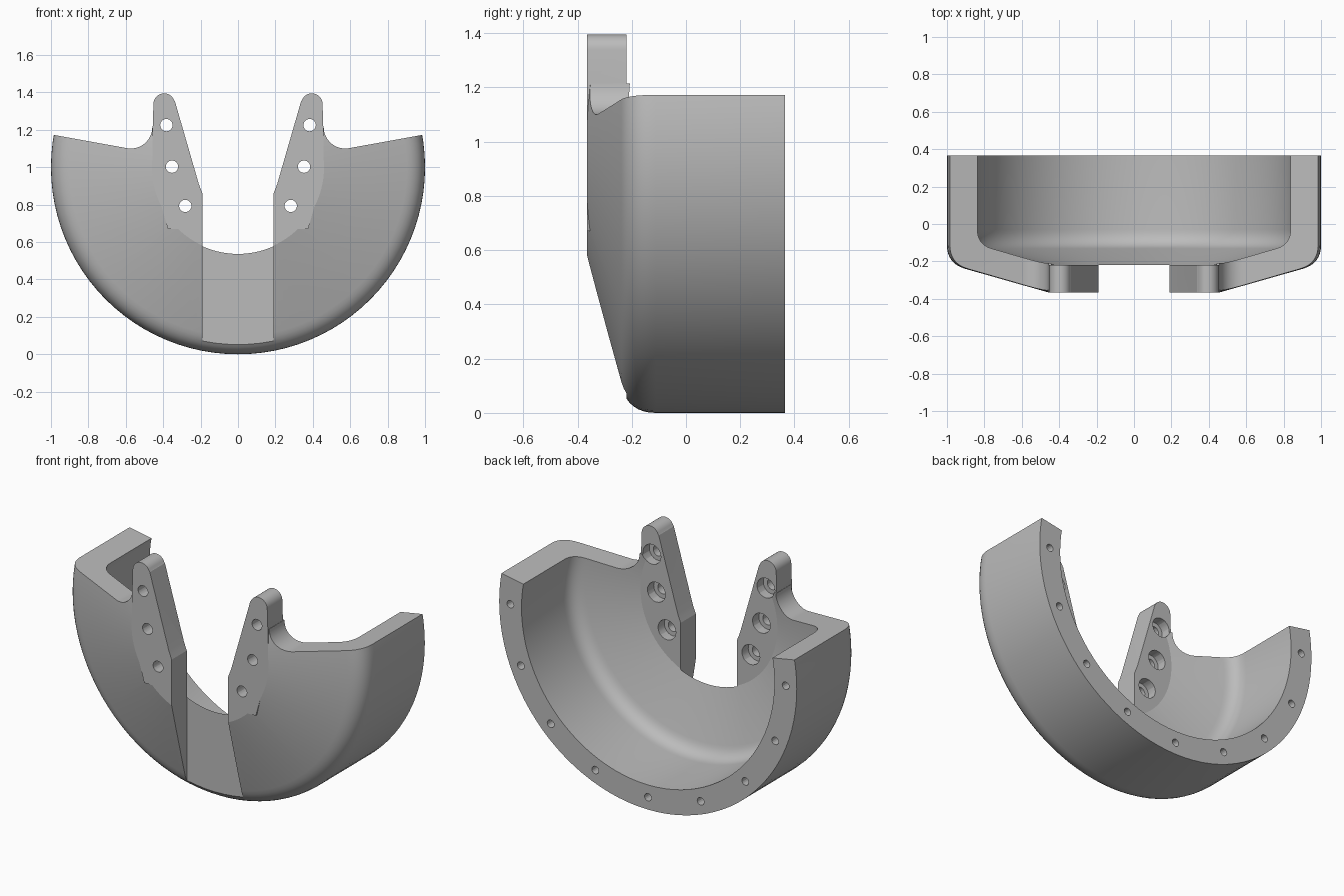
import bpy
import bmesh
from math import sin, cos, radians, pi
from mathutils import Vector

cube = bpy.data.objects.get("Cube")
if cube:
    bpy.data.objects.remove(cube, do_unlink=True)

grey = bpy.data.materials.new("light_grey")
grey.use_nodes = True
grey.diffuse_color = (0.5, 0.5, 0.5, 1)
grey.node_tree.nodes["Principled BSDF"].inputs["Base Color"].default_value = (0.5, 0.5, 0.5, 1)

FRONT, FLOOR, BACK = -0.365, -0.22, 0.365
HUB, AXIS_Z = 0.46, 1.0
SLOPE = 0.284
SEGMENTS = 96


def finish(name, bm):
    bmesh.ops.recalc_face_normals(bm, faces=bm.faces)
    mesh = bpy.data.meshes.new(name)
    bm.to_mesh(mesh)
    bm.free()
    mesh.materials.append(grey)
    obj = bpy.data.objects.new(name, mesh)
    bpy.context.collection.objects.link(obj)
    return obj


def prism(name, outline, y0, y1):
    """Extrude an (x, z) outline along y."""
    bm = bmesh.new()
    rings = [[bm.verts.new((x, y, z)) for x, z in outline] for y in (y0, y1)]
    for ring in rings:
        bm.faces.new(ring)
    n = len(outline)
    for i in range(n):
        j = (i + 1) % n
        bm.faces.new((rings[0][i], rings[0][j], rings[1][j], rings[1][i]))
    return finish(name, bm)


def lathe(name, profile):
    """Revolve an (r, y) profile around the y axis and cap both ends."""
    bm = bmesh.new()
    rings = []
    for r, y in profile:
        angles = [2 * pi * i / SEGMENTS for i in range(SEGMENTS)]
        rings.append([bm.verts.new((r * cos(a), y, AXIS_Z + r * sin(a))) for a in angles])
    for a, b in zip(rings, rings[1:]):
        for i in range(SEGMENTS):
            j = (i + 1) % SEGMENTS
            bm.faces.new((a[i], a[j], b[j], b[i]))
    bm.faces.new(rings[0])
    bm.faces.new(rings[-1])
    return finish(name, bm)


def arc(cx, cz, r, start, end, steps):
    angles = [radians(start + (end - start) * i / steps) for i in range(steps + 1)]
    return [(cx + r * cos(a), cz + r * sin(a)) for a in angles]


def rounded(before, corner, after, size, steps=8):
    """Points of a rounded corner."""
    c = Vector(corner)
    p = c + (Vector(before) - c).normalized() * size
    q = c + (Vector(after) - c).normalized() * size
    ts = [i / steps for i in range(steps + 1)]
    return [tuple(p * (1 - t) ** 2 + c * 2 * t * (1 - t) + q * t * t) for t in ts]


def mirrored(points):
    return [(-x, z) for x, z in points]


def combine(target, tool, operation):
    mod = target.modifiers.new("bool", 'BOOLEAN')
    mod.operation = operation
    mod.solver = 'EXACT'
    mod.object = tool
    bpy.context.view_layer.objects.active = target
    bpy.ops.object.modifier_apply(modifier=mod.name)
    bpy.data.objects.remove(tool, do_unlink=True)


# Thick bowl with a sloped front and rounded corners
outer_corner = (1.0, FRONT + SLOPE * (1.0 - HUB))
inner_corner = (0.85, FLOOR + SLOPE * (0.85 - HUB))
profile = [(HUB, FRONT)]
profile += rounded((HUB, FRONT), outer_corner, (1.0, BACK), 0.10)
profile += [(1.0, BACK), (0.85, BACK)]
profile += rounded((0.85, BACK), inner_corner, (HUB, FLOOR), 0.08)
profile += [(HUB, FLOOR)]
guard = lathe("half_bowl_guard", profile)

# Keep the lower part, with radial end faces and a fillet beside each arm
rise = sin(radians(10)) / cos(radians(10))
half = arc(0.573, 1.215, 0.115, 180, 280, 12)
half += [(1.2, AXIS_Z + 1.2 * rise), (1.2, -0.2)]
combine(guard, prism("keep_region", half + mirrored(half)[::-1], -0.6, 0.6), 'INTERSECT')

# Mounting arms with round tips
arm = [(0.15, 0.67), (0.375, 0.67), (0.425, 0.85), (0.456, 1.0), (0.456, 1.215)]
arm += arc(0.395, 1.338, 0.057, 0, 160, 14)
arm += [(0.28, 1.28), (0.15, 0.9)]
for pts in (arm, mirrored(arm)):
    combine(guard, prism("mounting_arm", pts, FRONT, FLOOR), 'UNION')

# Open slot between the arms, splayed towards the top
slot = [(0.19, -0.2), (0.19, 0.86), (0.2, 0.885), (0.21, 0.912), (0.338, 1.355), (0.338, 1.6)]
combine(guard, prism("slot", slot + mirrored(slot)[::-1], -0.6, FLOOR + 0.001), 'DIFFERENCE')

# Counterbored screw holes through the arms
for x, z in ((0.383, 1.225), (0.353, 1.003), (0.282, 0.793)):
    for side in (-1, 1):
        for r, y0, y1 in ((0.033, -0.6, -0.1), (0.06, -0.28, -0.1)):
            hole = arc(side * x, z, r, 0, 345, 23)
            combine(guard, prism("screw_hole", hole, y0, y1), 'DIFFERENCE')

# Blind holes around the back rim
for i in range(9):
    a = radians(180 + 22.5 * i)
    hole = arc(0.925 * cos(a), AXIS_Z + 0.925 * sin(a), 0.023, 0, 337.5, 15)
    combine(guard, prism("rim_hole", hole, BACK - 0.12, BACK + 0.1), 'DIFFERENCE')

# Smooth curved surfaces, crisp edges
bpy.ops.object.select_all(action='DESELECT')
guard.select_set(True)
bpy.context.view_layer.objects.active = guard
bpy.ops.object.shade_smooth_by_angle(angle=radians(15))
